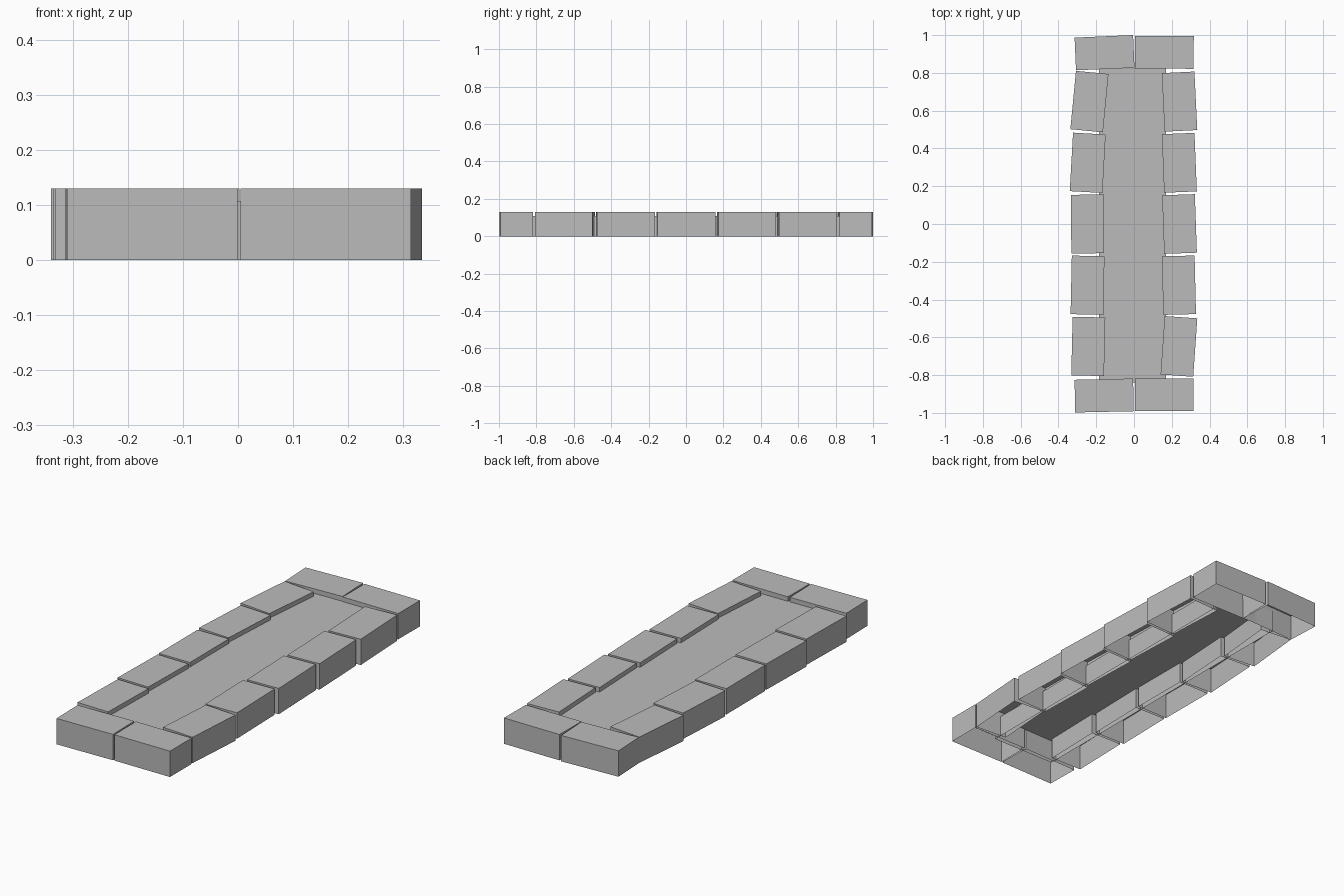
import bpy, bmesh
from math import radians
from mathutils import Matrix

cube = bpy.data.objects.get("Cube")
if cube:
    bpy.data.objects.remove(cube, do_unlink=True)

stone = bpy.data.materials.new("grey_stone")
stone.use_nodes = True
grey = (0.5, 0.5, 0.5, 1)
stone.diffuse_color = grey
bsdf = next(n for n in stone.node_tree.nodes if n.type == 'BSDF_PRINCIPLED')
bsdf.inputs["Base Color"].default_value = grey


def hollow_block(name, x, y, width, depth, height, turn=0):
    """A block standing on the ground, open underneath."""
    bm = bmesh.new()
    bmesh.ops.create_cube(bm, size=1)
    bm.normal_update()
    bottom = [f for f in bm.faces if f.normal.z < -0.5]
    bmesh.ops.delete(bm, geom=bottom, context='FACES_ONLY')
    bm.transform(Matrix.Translation((0, 0, height / 2)) @ Matrix.Diagonal((width, depth, height, 1)))
    mesh = bpy.data.meshes.new(name)
    bm.to_mesh(mesh)
    bm.free()
    mesh.materials.append(stone)
    obj = bpy.data.objects.new(name, mesh)
    obj.location = (x, y, 0)
    obj.rotation_euler.z = radians(turn)
    bpy.context.collection.objects.link(obj)


HEIGHT, LONG, SHORT = 0.13, 0.31, 0.173

# Earth bed inside the border
hollow_block("bed_infill", -0.007, -0.008, 0.355, 1.664, 0.107)

# Long borders, back to front: x, turn in degrees
spacing = 0.324
right_row = [(-0.236, -5.5), (-0.245, -3.2), (-0.246, 0.2), (-0.246, -1.2), (-0.242, -1.3)]
left_row = [(0.241, 2.8), (0.24, 2.3), (0.241, 2), (0.238, 1.4), (0.238, -4)]
for side, row in (("right", right_row), ("left", left_row)):
    for i, (x, turn) in enumerate(row):
        hollow_block(f"{side}_border_stone_{i + 1}", x, (2 - i) * spacing, SHORT, LONG, HEIGHT, turn)

# End borders, two stones each
for name, x, y, turn in (("back_right", -0.156, 0.907, 2.5), ("back_left", 0.161, 0.909, -0.3),
                         ("front_right", -0.158, -0.908, 1.2), ("front_left", 0.16, -0.904, 0)):
    hollow_block(f"{name}_end_stone", x, y, LONG, SHORT, HEIGHT, turn)
